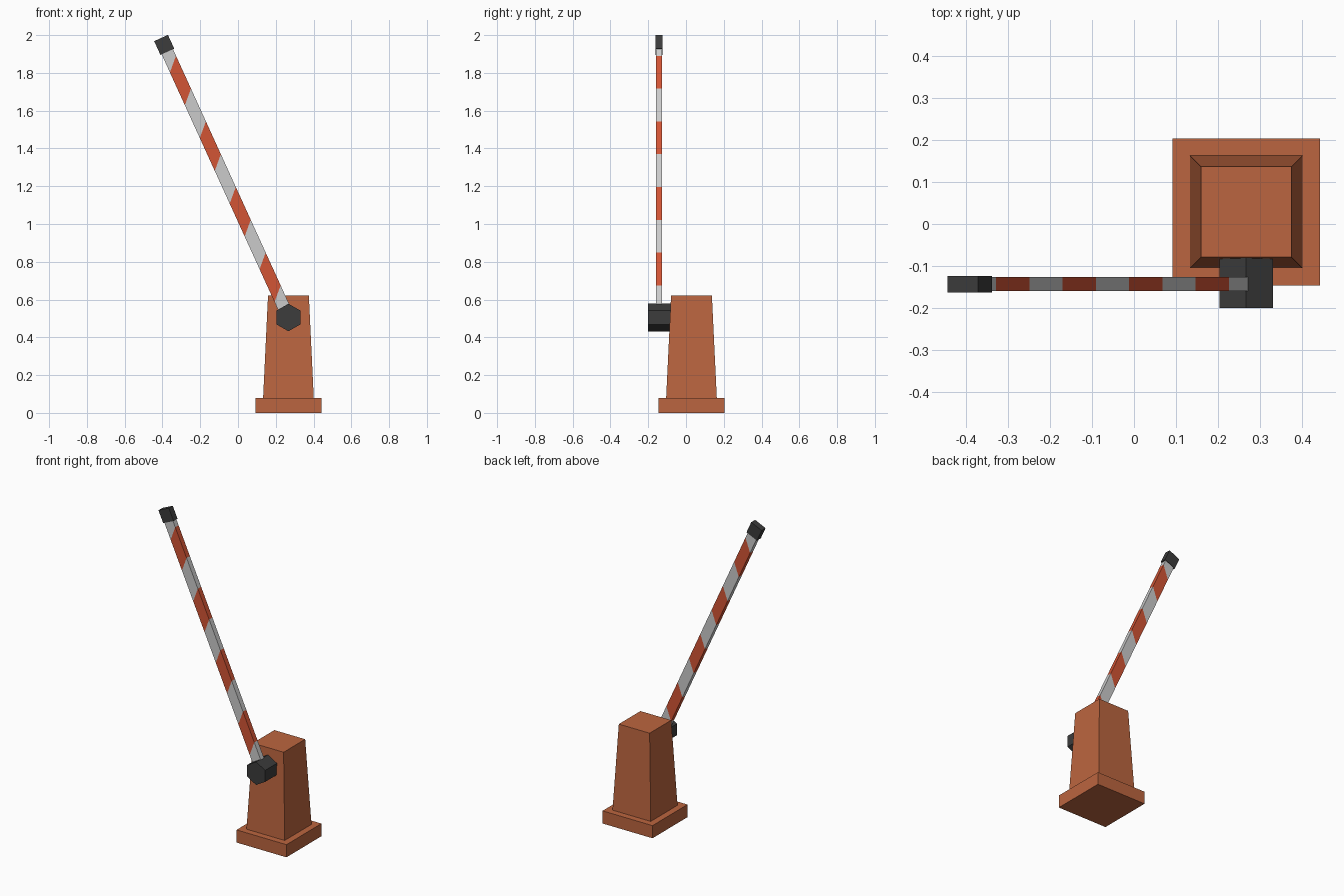
import bpy, bmesh, math
from mathutils import Matrix, Vector

if "Cube" in bpy.data.objects:
    bpy.data.objects.remove(bpy.data.objects["Cube"])

def material(name, rgb):
    m = bpy.data.materials.new(name)
    m.diffuse_color = (*rgb, 1)
    m.use_nodes = True
    m.node_tree.nodes["Principled BSDF"].inputs["Base Color"].default_value = m.diffuse_color
    return m

ORANGE = material("orange_paint", (0.5, 0.13, 0.05))
DARK = material("dark_rubber", (0.045, 0.045, 0.045))
WHITE = material("white_stripe", (0.6, 0.6, 0.6))
RED = material("red_stripe", (0.65, 0.09, 0.035))

CX, CY = 0.267, 0.029           # post axis
PIVOT = Vector((CX, -0.143, 0.505))
TILT = Matrix.Translation(PIVOT) @ Matrix.Rotation(math.radians(-24.5), 4, 'Y')

def finish(name, bm, mats, matrix=None):
    if matrix:
        bm.transform(matrix)
    bmesh.ops.recalc_face_normals(bm, faces=bm.faces)
    me = bpy.data.meshes.new(name)
    bm.to_mesh(me)
    bm.free()
    for m in mats:
        me.materials.append(m)
    ob = bpy.data.objects.new(name, me)
    bpy.context.collection.objects.link(ob)
    return ob

def prism(name, sides, r1, r2, depth, mat, matrix):
    bm = bmesh.new()
    bmesh.ops.create_cone(bm, cap_ends=True, segments=sides, radius1=r1,
                          radius2=r2, depth=depth)
    finish(name, bm, [mat], matrix)

def square_block(name, half_bottom, half_top, z0, z1):
    k = math.sqrt(2)
    prism(name, 4, half_bottom * k, half_top * k, z1 - z0, ORANGE,
          Matrix.Translation((CX, CY, (z0 + z1) / 2)) @ Matrix.Rotation(math.pi / 4, 4, 'Z'))

# Base plate and tapered post
square_block("base_plate", 0.175, 0.175, 0, 0.08)
square_block("post", 0.134, 0.108, 0.08, 0.622)

# Hexagonal pivot hub, a corner pointing up
prism("pivot_hub", 6, 0.073, 0.073, 0.13, DARK,
      Matrix.Translation((CX, -0.135, 0.505)) @ Matrix.Rotation(math.pi / 2, 4, 'X'))

# Boom: rectangular bar cut into slanted alternating stripes
H, T, SLANT = 0.033, 0.0165, 0.067
cuts = [(0.0, 0.0)]
for i in range(8):
    u = 0.172 + i * 0.1908
    cuts.append((u - SLANT, u))
cuts.append((1.56, 1.56))
bm = bmesh.new()
rings = [[bm.verts.new(p) for p in ((-H, -T, l), (H, -T, r), (H, T, r), (-H, T, l))]
         for l, r in cuts]
for i, (a, b) in enumerate(zip(rings, rings[1:])):
    for j in range(4):
        k = (j + 1) % 4
        bm.faces.new((a[j], a[k], b[k], b[j])).material_index = i % 2
bm.faces.new(rings[0])
bm.faces.new(rings[-1])
finish("striped_boom", bm, [WHITE, RED], TILT)

# End cap of the boom
bm = bmesh.new()
bmesh.ops.create_cube(bm, size=1)
bm.transform(Matrix.Translation((0, 0, 1.586)) @ Matrix.Diagonal((0.08, 0.039, 0.08, 1)))
finish("boom_cap", bm, [DARK], TILT)
